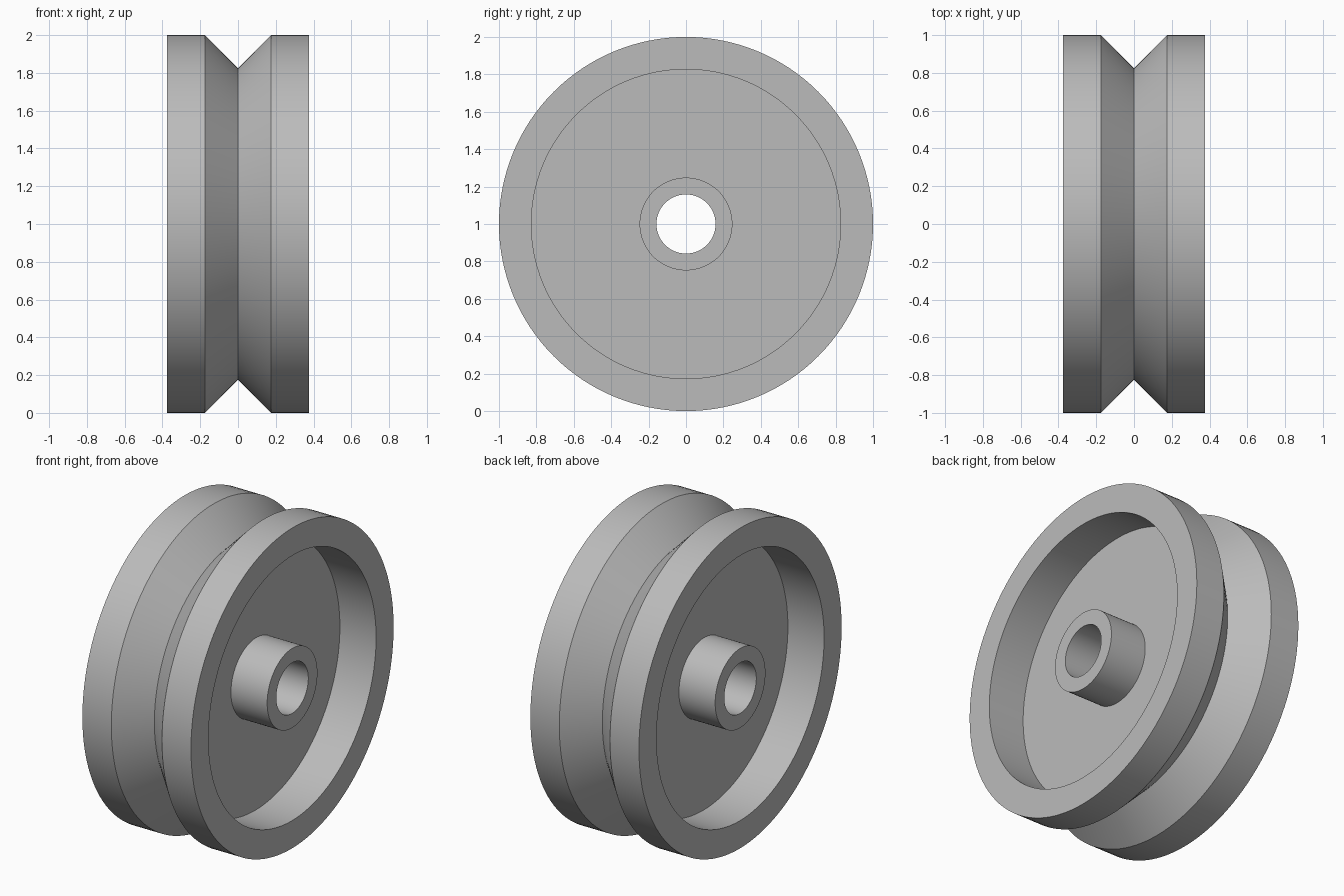
import bpy
import bmesh
import math
from mathutils import Vector, Matrix

cube = bpy.data.objects.get("Cube")
if cube:
    bpy.data.objects.remove(cube, do_unlink=True)

# Plain grey metal
GREY = (0.5, 0.5, 0.5, 1.0)
metal = bpy.data.materials.new("grey_metal")
metal.use_nodes = True
metal.diffuse_color = GREY
metal.node_tree.nodes["Principled BSDF"].inputs["Base Color"].default_value = GREY

# Main dimensions
HALF_WIDTH, HALF_WEB, HALF_GROOVE = 0.375, 0.125, 0.175
RIM, GROOVE, RECESS, HUB, BORE = 1.0, 0.825, 0.827, 0.248, 0.158
SEGMENTS = 128


def lathe(name, profile, material):
    """Revolve a closed (x, radius) profile around the X axis."""
    bm = bmesh.new()
    verts = [bm.verts.new((x, 0, r)) for x, r in profile]
    edges = [bm.edges.new((a, b)) for a, b in zip(verts, verts[1:] + verts[:1])]
    bmesh.ops.spin(bm, geom=verts + edges, cent=(0, 0, 0), axis=(1, 0, 0),
                   angle=math.tau, steps=SEGMENTS, use_merge=True)
    bmesh.ops.remove_doubles(bm, verts=bm.verts, dist=1e-5)
    bmesh.ops.recalc_face_normals(bm, faces=bm.faces)
    mesh = bpy.data.meshes.new(name)
    bm.to_mesh(mesh)
    bm.free()
    mesh.materials.append(material)
    obj = bpy.data.objects.new(name, mesh)
    bpy.context.collection.objects.link(obj)
    obj.location.z = RIM
    bpy.ops.object.select_all(action='DESELECT')
    obj.select_set(True)
    bpy.context.view_layer.objects.active = obj
    bpy.ops.object.shade_smooth_by_angle(angle=math.radians(30))
    return obj


# Half section from the groove bottom round to the bore, then mirrored
half = [
    (HALF_GROOVE, RIM), (HALF_WIDTH, RIM),         # outer rim
    (HALF_WIDTH, RECESS), (HALF_WEB, RECESS),      # recess wall
    (HALF_WEB, HUB), (HALF_WIDTH, HUB),            # web and hub
    (HALF_WIDTH, BORE),                            # bore edge
]
section = [(0, GROOVE)] + half + [(-x, r) for x, r in reversed(half)]
lathe("grooved_wheel", section, metal)
